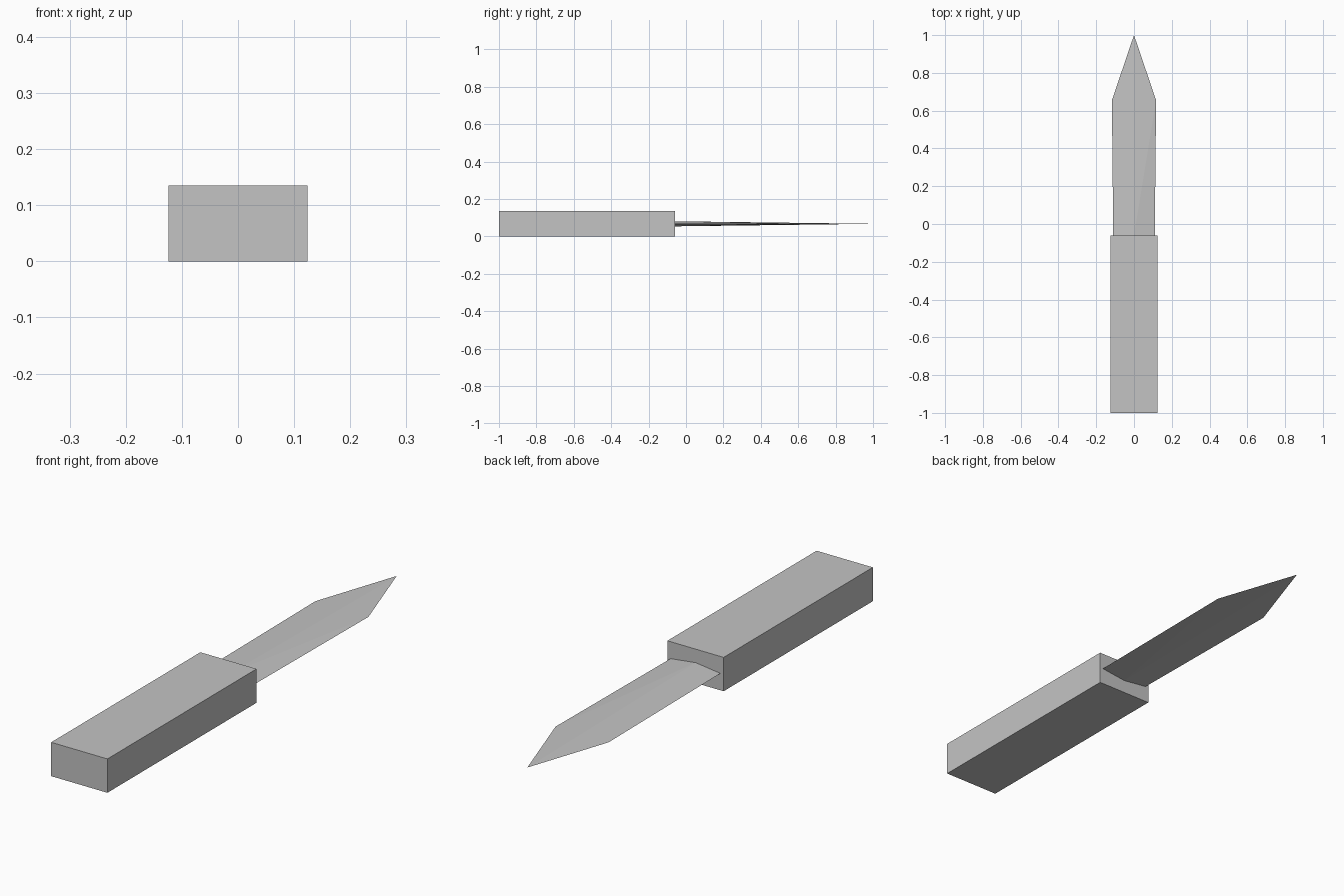
import bpy
import bmesh

cube = bpy.data.objects.get("Cube")
if cube:
    bpy.data.objects.remove(cube, do_unlink=True)

grey = bpy.data.materials.new("plain_grey")
grey.use_nodes = True
colour = (0.55, 0.55, 0.55, 1.0)
grey.diffuse_color = colour
grey.node_tree.nodes["Principled BSDF"].inputs["Base Color"].default_value = colour

MID_Z = 0.0675
JOIN_Y = -0.06


def add_object(name, bm):
    bmesh.ops.recalc_face_normals(bm, faces=bm.faces)
    mesh = bpy.data.meshes.new(name)
    bm.to_mesh(mesh)
    bm.free()
    mesh.materials.append(grey)
    obj = bpy.data.objects.new(name, mesh)
    bpy.context.collection.objects.link(obj)
    return obj


# Handle: a plain rectangular block
bm = bmesh.new()
bmesh.ops.create_cube(bm, size=1)
bmesh.ops.scale(bm, vec=(0.248, JOIN_Y + 1, 2 * MID_Z), verts=bm.verts)
bmesh.ops.translate(bm, vec=(0, (JOIN_Y - 1) / 2, MID_Z), verts=bm.verts)
add_object("handle", bm)

# Blade: diamond section at the handle, ridges running down to the tip
bm = bmesh.new()
tip = bm.verts.new((0, 1, MID_Z))
ridges = [bm.verts.new((0, JOIN_Y, MID_Z + s * 0.0135)) for s in (1, -1)]
edges = []
for side in (-1, 1):
    heel = bm.verts.new((side * 0.11, JOIN_Y, MID_Z))
    shoulder = bm.verts.new((side * 0.117, 0.655, MID_Z))
    edges.append(heel)
    for ridge in ridges:
        bm.faces.new((heel, shoulder, ridge))
        bm.faces.new((shoulder, tip, ridge))
bm.faces.new((edges[0], ridges[0], edges[1], ridges[1]))
add_object("blade", bm)
